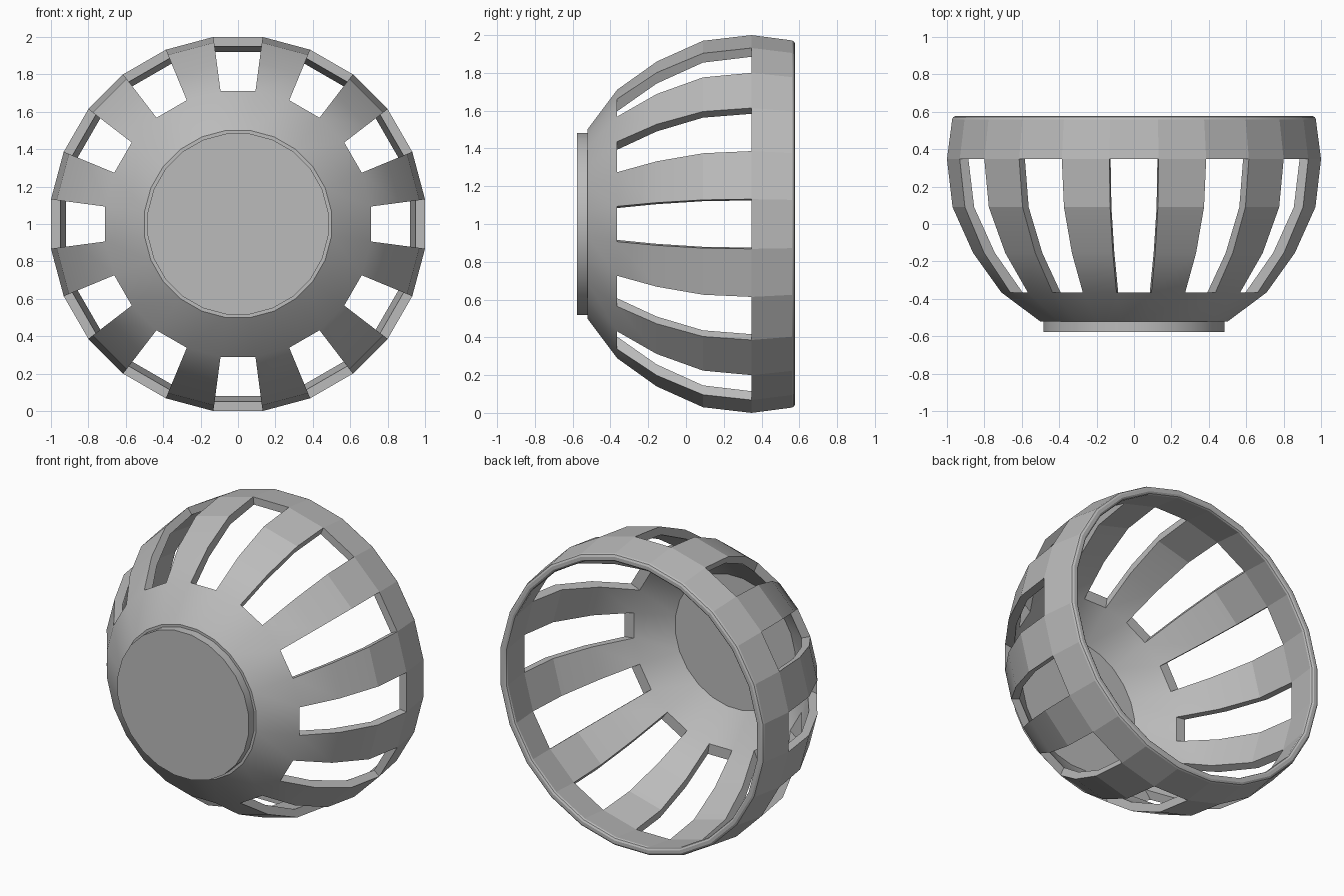
import bpy, bmesh, math

old = bpy.data.objects.get("Cube")
if old:
    bpy.data.objects.remove(old, do_unlink=True)

SIDES = 24
HALF = math.pi / SIDES
FLAT = 1 / math.cos(HALF)      # flat-to-flat radius -> corner radius

grey = bpy.data.materials.new("plain grey")
grey.use_nodes = True
grey.diffuse_color = (0.5, 0.5, 0.5, 1)
grey.node_tree.nodes["Principled BSDF"].inputs["Base Color"].default_value = (0.5, 0.5, 0.5, 1)


def ring_point(y, r, i):
    """Corner i of a ring around the y axis, centred at z = 1."""
    a = HALF + 2 * HALF * i
    return (r * FLAT * math.sin(a), y, 1 + r * FLAT * math.cos(a))


def finish(bm, name):
    bmesh.ops.recalc_face_normals(bm, faces=bm.faces)
    for e in bm.edges:
        e.smooth = e.is_manifold and e.calc_face_angle(0) < math.radians(30)
    mesh = bpy.data.meshes.new(name)
    bm.to_mesh(mesh)
    bm.free()
    mesh.materials.append(grey)
    ob = bpy.data.objects.new(name, mesh)
    bpy.context.collection.objects.link(ob)
    return ob


# Slotted bowl: closed wall section (y, radius) turned around the y axis
outer = [(-0.522, 0.5), (-0.365, 0.71), (-0.155, 0.86), (0.09, 0.97), (0.347, 1.0)]
lip = [(0.56, 0.972), (0.571, 0.967), (0.578, 0.955), (0.578, 0.935), (0.571, 0.924), (0.56, 0.92)]
inner = [(-0.522, 0.435), (-0.365, 0.64), (-0.155, 0.798), (0.09, 0.917), (0.347, 0.95)]
section = outer + lip + inner[::-1]
n = len(section)
slot_outer = range(1, 4)                    # section steps cut through by the slots
slot_inner = range(n - 5, n - 2)

bm = bmesh.new()
v = [[bm.verts.new(ring_point(y, r, i)) for y, r in section] for i in range(SIDES)]
for i in range(SIDES):
    a, b = v[i], v[(i + 1) % SIDES]
    slot = i % 2 == 1
    for k in range(n):
        if slot and (k in slot_outer or k in slot_inner):
            continue
        m = (k + 1) % n
        f = bm.faces.new((a[k], a[m], b[m], b[k]))
        # faceted rim band, smooth cone, ribs and lip
        ys = [section[k][0], section[m][0]]
        f.smooth = max(ys) < 0.1 or min(ys) > 0.5
    if slot:
        for side in (a, b):                 # slot side walls
            for k in slot_outer:
                bm.faces.new((side[k], side[k + 1], side[n - 2 - k], side[n - 1 - k]))
        for k in (1, 4):                    # slot end walls
            bm.faces.new((a[k], b[k], b[n - 1 - k], a[n - 1 - k]))
finish(bm, "slotted_bowl")

# Round foot plate that closes the front
bm = bmesh.new()
rings = [[bm.verts.new(ring_point(y, 0.483, i)) for i in range(SIDES)] for y in (-0.578, -0.518)]
for ring in rings:
    bm.faces.new(ring)
for i in range(SIDES):
    j = (i + 1) % SIDES
    bm.faces.new((rings[0][i], rings[0][j], rings[1][j], rings[1][i])).smooth = True
finish(bm, "foot_plate")
